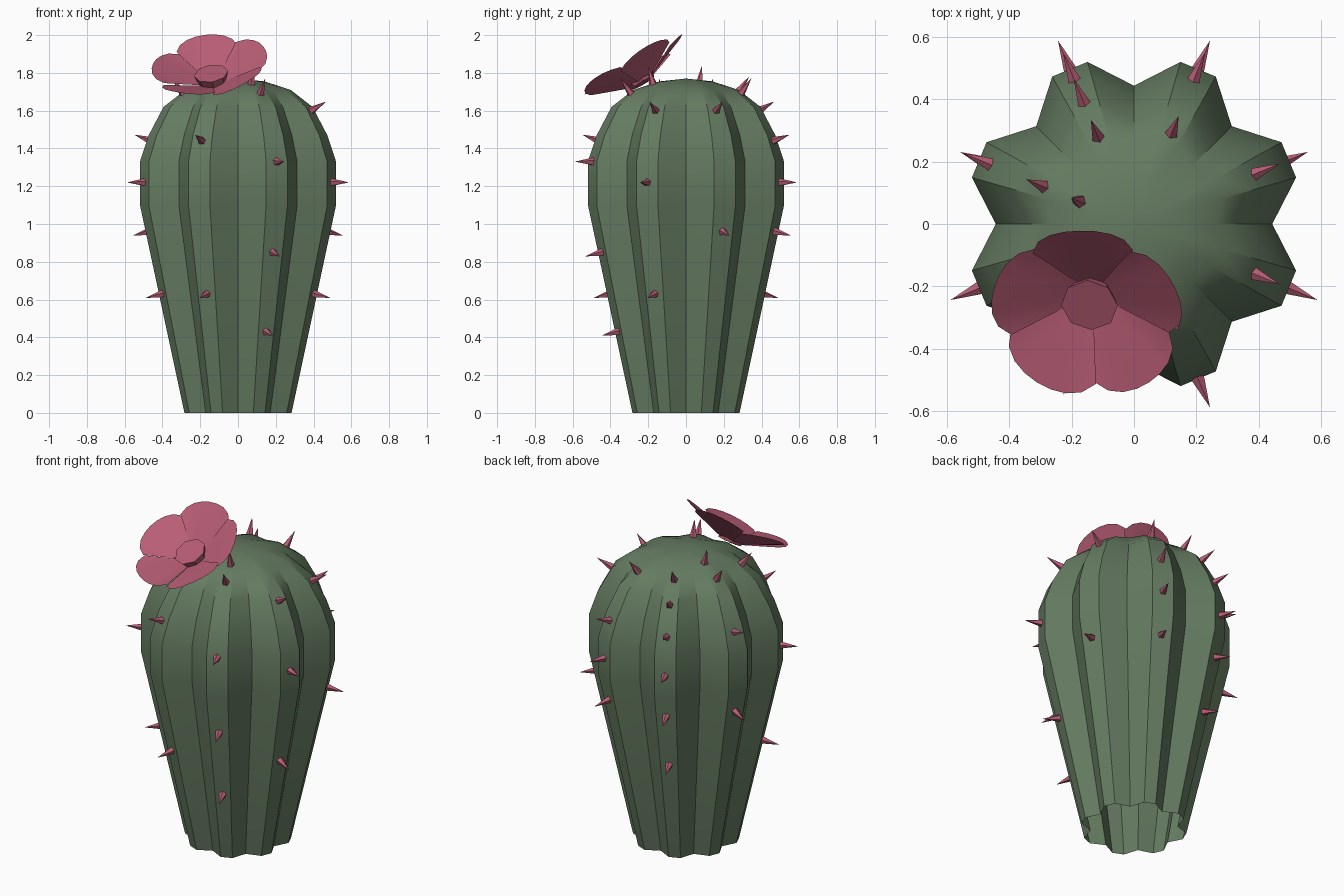
import bpy, bmesh, math
from mathutils import Vector, Matrix

if "Cube" in bpy.data.objects:
    bpy.data.objects.remove(bpy.data.objects["Cube"])


def material(name, rgb):
    m = bpy.data.materials.new(name)
    m.diffuse_color = (*rgb, 1)
    m.use_nodes = True
    m.node_tree.nodes["Principled BSDF"].inputs["Base Color"].default_value = m.diffuse_color
    return m


GREEN = material("cactus_green", (0.13, 0.20, 0.12))
PINK = material("blossom_pink", (0.48, 0.11, 0.18))


def finish(name, bm, mat, smooth=None):
    mesh = bpy.data.meshes.new(name)
    bm.to_mesh(mesh)
    bm.free()
    ob = bpy.data.objects.new(name, mesh)
    bpy.context.collection.objects.link(ob)
    mesh.materials.append(mat)
    if smooth:
        bpy.ops.object.select_all(action='DESELECT')
        ob.select_set(True)
        bpy.context.view_layer.objects.active = ob
        bpy.ops.object.shade_smooth_by_angle(angle=math.radians(smooth))
    return ob


# Ribbed body: eight flat-topped ribs, open underneath
# (height, rib radius, valley radius as share of rib radius)
PROFILE = [(0, .295, .82), (1.10, .54, .82), (1.33, .54, .82), (1.47, .492, .82),
           (1.62, .41, .82), (1.71, .29, .9), (1.755, .14, 1)]
bm = bmesh.new()
rings = []
for z, r, valley in PROFILE:
    ring = []
    for k in range(8):
        for deg, rad in ((0, r * valley), (16, r), (29, r)):
            a = math.radians(45 * k + deg)
            ring.append(bm.verts.new((rad * math.cos(a), rad * math.sin(a), z)))
    rings.append(ring)
for lo, hi in zip(rings, rings[1:]):
    for i in range(24):
        j = (i + 1) % 24
        bm.faces.new((lo[i], lo[j], hi[j], hi[i]))
apex = bm.verts.new((0, 0, 1.77))
for i in range(24):
    bm.faces.new((rings[-1][i], rings[-1][(i + 1) % 24], apex))
finish("cactus_body", bm, GREEN, 30)


# Spines: small cones standing square to the rib faces
def rib_point(z):
    for (z0, r0, _), (z1, r1, _) in zip(PROFILE, PROFILE[1:]):
        if z <= z1:
            r = r0 + (r1 - r0) * (z - z0) / (z1 - z0)
            return r * 0.993, Vector((z1 - z0, 0, r0 - r1)).normalized()


SPINES = {22.5: (1.6, .96), 67.5: (1.69, 1.44, 1.22, .96),
          112.5: (1.70, 1.6, 1.44, 1.22, .96, .63), 157.5: (1.74, 1.69, 1.44, .96),
          202.5: (1.69, 1.22, .63), 247.5: (1.44, .63),
          292.5: (1.74, 1.69, 1.33, .85, .43), 337.5: (1.6, 1.22, .63)}
bm = bmesh.new()
for angle, heights in SPINES.items():
    for z in heights:
        r, n = rib_point(z)
        turn = Matrix.Rotation(math.radians(angle), 4, 'Z')
        aim = n.to_track_quat('Z', 'Y').to_matrix().to_4x4()
        place = turn @ Matrix.Translation(Vector((r, 0, z)) + n * 0.04) @ aim
        bmesh.ops.create_cone(bm, cap_ends=True, segments=5, radius1=.026,
                              radius2=0, depth=.12, matrix=place)
finish("spines", bm, PINK)

# Flower: five cupped petals and a faceted centre, tilted to the front
TILT = (Matrix.Translation((-.14, -.25, 1.78))
        @ Matrix.Rotation(math.radians(-9), 4, 'Y')
        @ Matrix.Rotation(math.radians(30), 4, 'X'))
bm = bmesh.new()
NU, NV = 8, 5
for k in range(5):
    mid = math.radians(90 + 72 * k)
    grid = []
    for v in range(NV + 1):
        t = .1 + .9 * v / NV
        row = []
        for u in range(NU + 1):
            s = 2 * u / NU - 1
            a = mid + s * math.radians(37)
            r = .31 * t * (1 - .13 * t * s ** 4)
            z = -.06 + .14 * t ** .9 - .03 * t * s * s + .008 * s * t
            row.append(bm.verts.new((r * math.cos(a), r * math.sin(a), z)))
        grid.append(row)
    for v in range(NV):
        for u in range(NU):
            bm.faces.new((grid[v][u], grid[v + 1][u], grid[v + 1][u + 1], grid[v][u + 1]))
bm.transform(TILT)
finish("flower_petals", bm, PINK, 40)

bm = bmesh.new()
bmesh.ops.create_cone(bm, cap_ends=True, segments=8, radius1=.07, radius2=.092,
                      depth=.06, matrix=TILT @ Matrix.Translation((0, 0, -.01)))
finish("flower_centre", bm, PINK)
